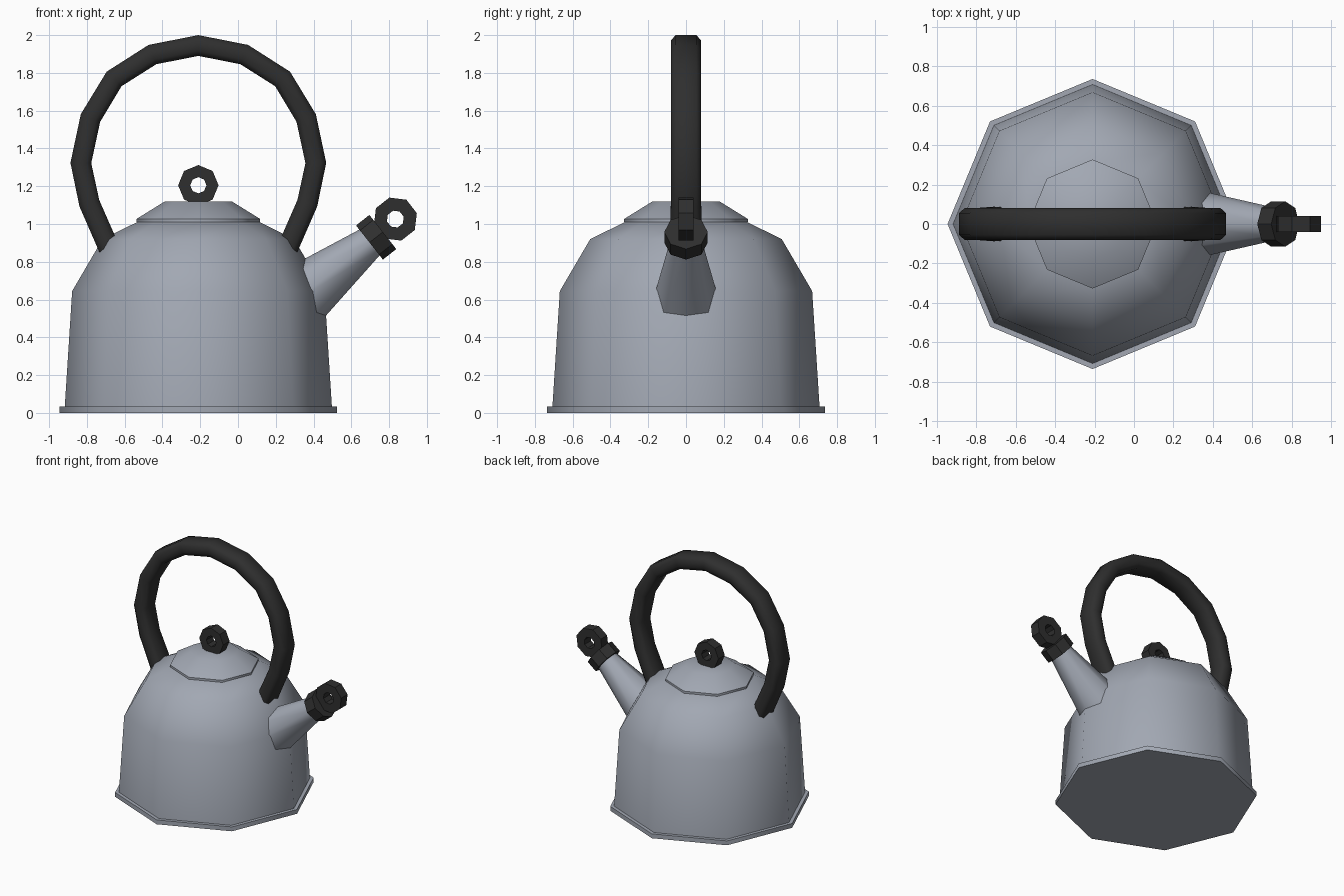
import bpy, bmesh, math
from mathutils import Vector, Matrix

if "Cube" in bpy.data.objects:
    bpy.data.objects.remove(bpy.data.objects["Cube"])

CX = -0.21          # axis of the kettle body
SIDES = 8


def material(name, rgb):
    m = bpy.data.materials.new(name)
    m.diffuse_color = (*rgb, 1)
    m.use_nodes = True
    m.node_tree.nodes["Principled BSDF"].inputs["Base Color"].default_value = m.diffuse_color
    return m


STEEL = material("blue_grey_steel", (0.36, 0.39, 0.45))
BLACK = material("black_plastic", (0.028, 0.028, 0.028))


def finish(name, bm, mat, matrix=Matrix(), smooth_deg=None):
    bmesh.ops.recalc_face_normals(bm, faces=bm.faces)
    if smooth_deg:
        for f in bm.faces:
            f.smooth = True
        for e in bm.edges:
            e.smooth = e.calc_face_angle(0) < math.radians(smooth_deg)
    me = bpy.data.meshes.new(name)
    bm.to_mesh(me)
    bm.free()
    me.materials.append(mat)
    ob = bpy.data.objects.new(name, me)
    ob.matrix_world = matrix
    bpy.context.collection.objects.link(ob)
    return ob


def skin(bm, rings, closed=False):
    """Join rings of points with quads, capping the ends unless closed."""
    vs = [[bm.verts.new(p) for p in r] for r in rings]
    n = len(vs[0])
    pairs = list(zip(vs, vs[1:])) + ([(vs[-1], vs[0])] if closed else [])
    for a, b in pairs:
        for i in range(n):
            j = (i + 1) % n
            bm.faces.new((a[i], a[j], b[j], b[i]))
    if not closed:
        bm.faces.new(vs[0][::-1])
        bm.faces.new(vs[-1])


def lathe(name, profile, mat, matrix, smooth_deg=None, closed=False, turn=0):
    bm = bmesh.new()
    angles = [turn + math.tau * i / SIDES for i in range(SIDES)]
    skin(bm, [[(r * math.cos(a), r * math.sin(a), z) for a in angles]
              for r, z in profile], closed)
    return finish(name, bm, mat, matrix, smooth_deg)


def pull_ring(name, outer, inner, x, z, turn):
    """Upright eight-sided ring with a square section, facing front."""
    t = 0.04
    profile = [(outer, -t), (outer, t), (inner, t), (inner, -t)]
    mat = Matrix.Translation((x, 0, z)) @ Matrix.Rotation(math.pi / 2, 4, 'X')
    return lathe(name, profile, BLACK, mat, None, True, turn)


# Body with base rim, and lid
axis = Matrix.Translation((CX, 0, 0))
lathe("body", [(0.735, 0), (0.735, 0.035), (0.707, 0.035), (0.668, 0.645),
               (0.507, 0.92), (0.32, 1.012)], STEEL, axis, 50)
lathe("lid", [(0.327, 1.01), (0.327, 1.027), (0.18, 1.118)], STEEL, axis, 50)
pull_ring("lid_knob", 0.107, 0.043, CX, 1.205, 0)

# Spout and its cap, along a tilted axis
tilt = Matrix.Translation((0.696, 0, 0.902)) @ Matrix.Rotation(math.radians(51.8), 4, 'Y')
lathe("spout", [(0.176, -0.5), (0.085, 0.01)], STEEL, tilt, 50)
lathe("spout_cap", [(0.115, 0), (0.115, 0.09)], BLACK, tilt)
pull_ring("spout_cap_ring", 0.118, 0.046, 0.833, 1.026, math.radians(22.5 - 7))

# Handle: mirrored arch swept with a flattened eight-sided section
half = [(0.243, 1.897), (0.446, 1.768), (0.571, 1.561),
        (0.622, 1.323), (0.577, 1.11), (0.47, 0.865)]
path = [(-x, z) for x, z in reversed(half)] + [(0, 1.945)] + half
section = [(0.055, 0.055), (0.08, 0.027), (0.08, -0.027), (0.055, -0.055),
           (-0.055, -0.055), (-0.08, -0.027), (-0.08, 0.027), (-0.055, 0.055)]
pts = [Vector((CX + x, 0, z)) for x, z in path]
rings = []
for i, p in enumerate(pts):
    d = (pts[min(i + 1, len(pts) - 1)] - pts[max(i - 1, 0)]).normalized()
    n = Vector((-d.z, 0, d.x))
    wide = 1.1 if i in (0, len(pts) - 1) else 1.0
    rings.append([p + n * v + Vector((0, u * wide, 0)) for u, v in section])
bm = bmesh.new()
skin(bm, rings)
finish("handle", bm, BLACK, Matrix(), 50)
